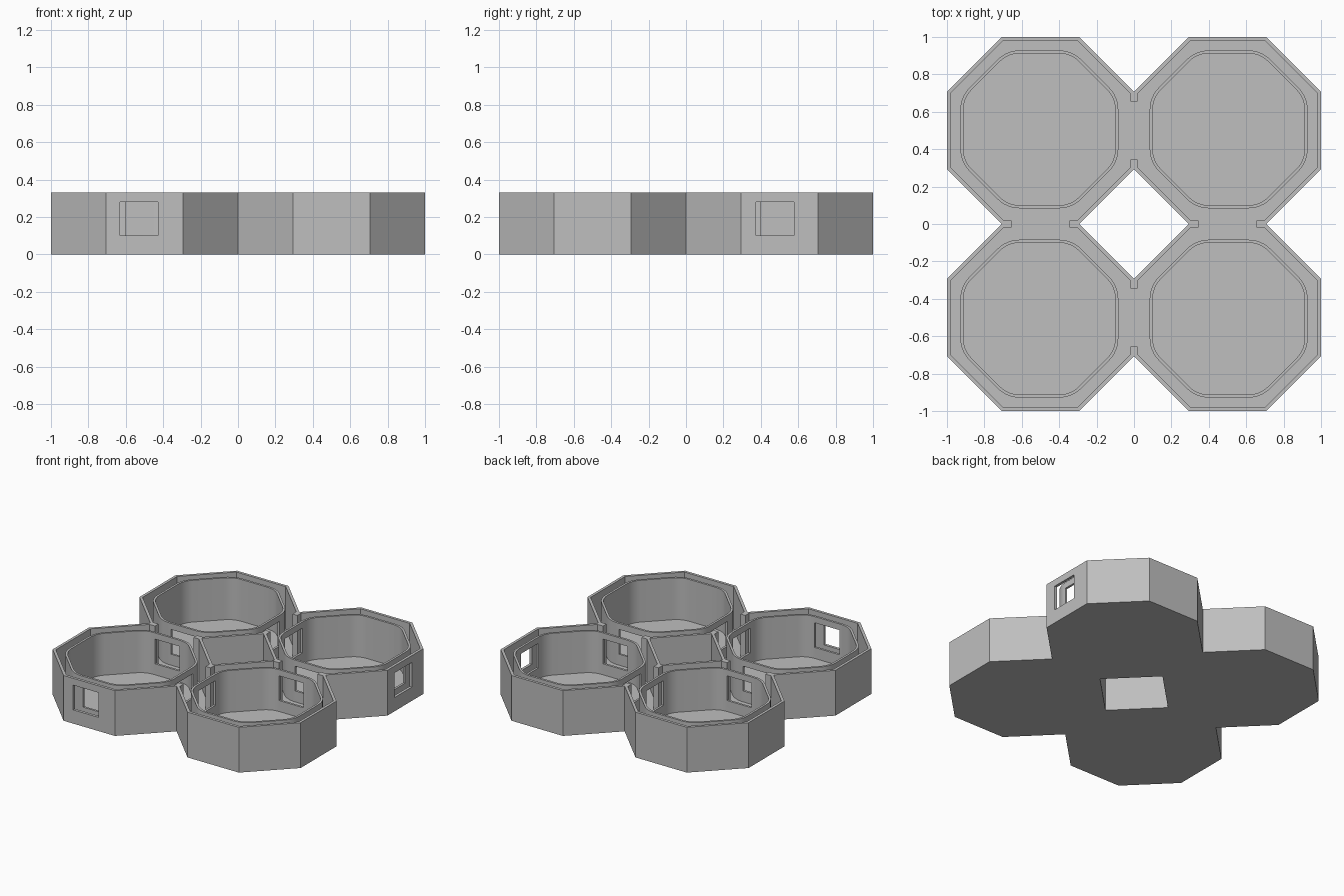
import bpy, bmesh, math
from mathutils import Vector

old = bpy.data.objects.get("Cube")
if old:
    bpy.data.objects.remove(old)

HEIGHT, FLOOR, WALL = 0.33, 0.02, 0.02
CUP_TOP, CUP_OFFSET = 0.325, 0.506
WIN_LOW, WIN_HIGH = 0.10, 0.28
NEAR, FAR = 0.293, 0.707          # octagon corner positions

grey = bpy.data.materials.new("light_grey")
grey.use_nodes = True
grey.diffuse_color = (0.52, 0.52, 0.52, 1)
grey.node_tree.nodes["Principled BSDF"].inputs["Base Color"].default_value = (0.52, 0.52, 0.52, 1)


def four_way(points):
    """Repeat a quarter outline clockwise around the origin."""
    loop = []
    for _ in range(4):
        loop += points
        points = [(y, -x) for x, y in points]
    return loop


def rounded_octagon(cx, cy, apothem, radius, steps=6):
    loop = []
    reach = (apothem - radius) / math.cos(math.pi / 8)
    for k in range(8):
        corner = math.pi / 4 * (k + 0.5)
        for i in range(steps + 1):
            a = math.pi / 4 * (k + i / steps)
            loop.append((cx + reach * math.cos(corner) + radius * math.cos(a),
                         cy + reach * math.sin(corner) + radius * math.sin(a)))
    return loop


def plate(name, loops, z0, z1):
    """Extrude filled outlines; inner outlines become holes."""
    curve = bpy.data.curves.new(name, 'CURVE')
    curve.dimensions, curve.fill_mode = '2D', 'BOTH'
    curve.extrude = (z1 - z0) / 2
    for loop in loops:
        s = curve.splines.new('POLY')
        s.points.add(len(loop) - 1)
        for p, (x, y) in zip(s.points, loop):
            p.co = (x, y, 0, 1)
        s.use_cyclic_u = True
    ob = bpy.data.objects.new(name, curve)
    bpy.context.collection.objects.link(ob)
    to_mesh(ob)
    bm = bmesh.new()
    bm.from_mesh(ob.data)
    bmesh.ops.translate(bm, verts=bm.verts, vec=(0, 0, (z0 + z1) / 2))
    bmesh.ops.remove_doubles(bm, verts=bm.verts, dist=0.0001)
    bmesh.ops.recalc_face_normals(bm, faces=bm.faces)
    for f in bm.faces:
        f.smooth = False
    bm.to_mesh(ob.data)
    bm.free()
    ob.data.materials.clear()
    ob.data.materials.append(grey)
    return ob


def select(ob):
    bpy.ops.object.select_all(action='DESELECT')
    ob.select_set(True)
    bpy.context.view_layer.objects.active = ob


def to_mesh(ob):
    select(ob)
    bpy.ops.object.convert(target='MESH')


def cut_windows(ob, boxes):
    """Cut box openings given as (x0, x1, y0, y1)."""
    bm = bmesh.new()
    for x0, x1, y0, y1 in boxes:
        made = bmesh.ops.create_cube(bm, size=1)["verts"]
        bmesh.ops.scale(bm, verts=made, vec=(x1 - x0, y1 - y0, WIN_HIGH - WIN_LOW))
        bmesh.ops.translate(bm, verts=made, vec=Vector(
            ((x0 + x1) / 2, (y0 + y1) / 2, (WIN_LOW + WIN_HIGH) / 2)))
    mesh = bpy.data.meshes.new("window_cutter")
    bm.to_mesh(mesh)
    bm.free()
    mesh.materials.append(grey)
    cutter = bpy.data.objects.new("window_cutter", mesh)
    cutter.hide_render = True
    bpy.context.collection.objects.link(cutter)
    mod = ob.modifiers.new("windows", 'BOOLEAN')
    mod.operation, mod.solver, mod.object = 'DIFFERENCE', 'EXACT', cutter
    to_mesh(ob)
    bpy.data.objects.remove(cutter)


# Outlines of the joined octagons, the central opening and the hollow between
outline = four_way([(0, FAR), (NEAR, 1), (FAR, 1), (1, FAR), (1, NEAR)])
opening = four_way([(0, NEAR)])
n, f, edge = NEAR + 0.008, FAR - 0.008, 1 - WALL
hollow_outer = four_way([(WALL, 0.655), (WALL, f), (n, edge), (f, edge),
                         (edge, f), (edge, n), (f, WALL), (0.655, WALL)])
hollow_inner = four_way([(WALL, 0.345), (WALL, n), (n, WALL), (0.345, WALL)])

# Floor and thin outer and central walls
plate("base_floor", [outline, opening], 0, FLOOR)
outer_wall = plate("outer_wall", [outline, hollow_outer], FLOOR, HEIGHT)
plate("central_wall", [hollow_inner, opening], FLOOR, HEIGHT)
cut_windows(outer_wall, [(-0.63, -0.427, -1.1, -0.9), (0.9, 1.1, 0.375, 0.577)])

# Four rounded cups with windows towards each other
for sx, sy, name in ((-1, -1, "front_right"), (1, -1, "front_left"),
                     (-1, 1, "back_right"), (1, 1, "back_left")):
    cx, cy = sx * CUP_OFFSET, sy * CUP_OFFSET
    cup = plate(name + "_cup", [rounded_octagon(cx, cy, 0.422, 0.166),
                                rounded_octagon(cx, cy, 0.406, 0.15)], FLOOR, CUP_TOP)
    mx, my = sx * 0.5, sy * 0.5
    boxes = [(mx - 0.1, mx + 0.1, -0.15, 0.15), (-0.15, 0.15, my - 0.1, my + 0.1)]
    if name == "front_right":
        boxes.append((-0.6, -0.4, -0.96, -0.85))
    if name == "back_left":
        boxes.append((0.85, 0.96, 0.4, 0.6))
    cut_windows(cup, boxes)
    select(cup)
    bpy.ops.object.shade_smooth_by_angle(angle=math.radians(30))
